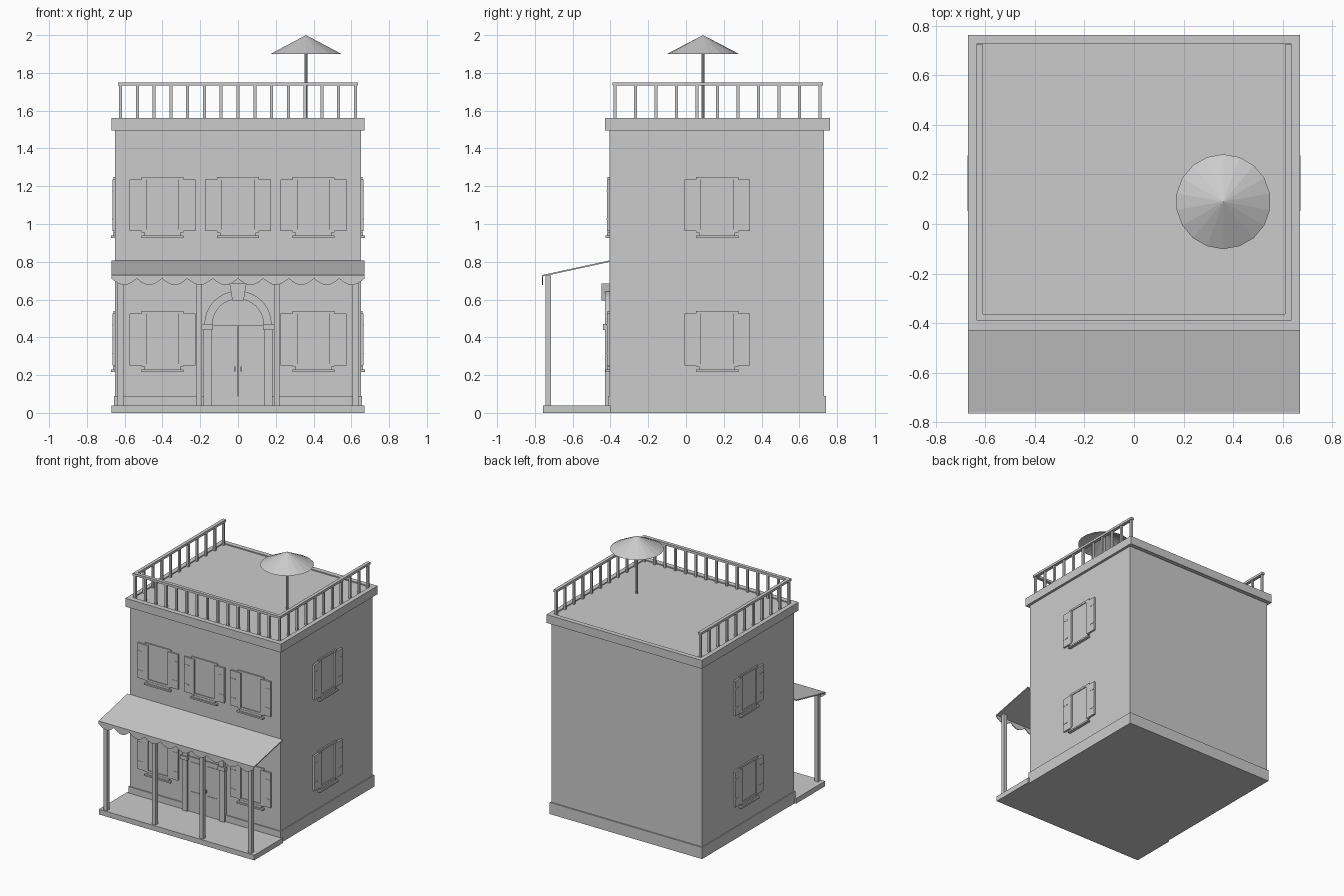
import bpy, bmesh, math
from mathutils import Matrix, Vector

if "Cube" in bpy.data.objects:
    bpy.data.objects.remove(bpy.data.objects["Cube"])

grey = bpy.data.materials.new("plain grey")
grey.diffuse_color = (0.6, 0.6, 0.6, 1)
grey.use_nodes = True
grey.node_tree.nodes["Principled BSDF"].inputs["Base Color"].default_value = grey.diffuse_color


def finish(name, bm):
    me = bpy.data.meshes.new(name)
    bm.to_mesh(me)
    bm.free()
    me.materials.append(grey)
    ob = bpy.data.objects.new(name, me)
    bpy.context.collection.objects.link(ob)
    return ob


def boxes(name, items, mat=Matrix()):
    """One object from boxes given as (x0, x1, y0, y1, z0, z1)."""
    bm = bmesh.new()
    for x0, x1, y0, y1, z0, z1 in items:
        m = Matrix.Translation(((x0 + x1) / 2, (y0 + y1) / 2, (z0 + z1) / 2))
        bmesh.ops.create_cube(bm, size=1, matrix=mat @ m @ Matrix.Diagonal((x1 - x0, y1 - y0, z1 - z0, 1)))
    return finish(name, bm)


def prism(name, pts, axis, a, b):
    """Extrude a profile along x (points are y,z) or y (points are x,z)."""
    bm = bmesh.new()
    vs = [bm.verts.new((a, p, q) if axis == "x" else (p, a, q)) for p, q in pts]
    f = bm.faces.new(vs)
    r = bmesh.ops.extrude_face_region(bm, geom=[f])
    d = Vector((b - a, 0, 0)) if axis == "x" else Vector((0, b - a, 0))
    bmesh.ops.translate(bm, vec=d, verts=[v for v in r["geom"] if isinstance(v, bmesh.types.BMVert)])
    bmesh.ops.recalc_face_normals(bm, faces=bm.faces)
    return finish(name, bm)


# Main building
boxes("walls", [(-0.65, 0.65, -0.405, 0.73, 0, 1.552)])
boxes("plinth", [(-0.657, 0.657, -0.413, 0.74, 0, 0.09)])
boxes("porch_floor", [(-0.67, 0.67, -0.757, -0.40, 0, 0.04)])

# Cornice ring around a slightly lower roof
boxes("cornice", [(-0.67, 0.67, -0.43, -0.39, 1.495, 1.56), (-0.67, 0.67, 0.725, 0.762, 1.495, 1.56),
                  (-0.67, -0.635, -0.39, 0.725, 1.495, 1.56), (0.635, 0.67, -0.39, 0.725, 1.495, 1.56)])

# Roof railing on three sides
rail = [(-0.635, 0.635, -0.39, -0.363, 1.732, 1.75)]
h = 0.008
for i in range(15):
    x = -0.622 + 1.244 * i / 14
    rail.append((x - h, x + h, -0.377 - h, -0.377 + h, 1.55, 1.735))
for s in (-1, 1):
    rail.append((s * 0.622 - 0.013, s * 0.622 + 0.013, -0.363, 0.724, 1.732, 1.75))
    for i in range(1, 11):
        y = -0.377 + 1.087 * i / 10
        rail.append((s * 0.622 - h, s * 0.622 + h, y - h, y + h, 1.55, 1.735))
boxes("roof_railing", rail)

# Parasol
bm = bmesh.new()
bmesh.ops.create_cone(bm, cap_ends=False, segments=18, radius1=0.191, radius2=0, depth=0.1,
                      matrix=Matrix.Translation((0.36, 0.09, 1.95)))
bmesh.ops.remove_doubles(bm, verts=bm.verts, dist=1e-5)
finish("parasol_canopy", bm)
bm = bmesh.new()
bmesh.ops.create_cone(bm, cap_ends=True, segments=8, radius1=0.009, radius2=0.009, depth=0.43,
                      matrix=Matrix.Translation((0.36, 0.09, 1.765)))
finish("parasol_pole", bm)

# Porch posts
boxes("porch_posts", [(x - 0.015, x + 0.015, -0.745, -0.715, 0.04, 0.728) for x in (-0.622, -0.205, 0.205, 0.622)])

# Sloping awning with scalloped valance
prism("awning", [(-0.76, 0.722), (-0.405, 0.799), (-0.405, 0.807), (-0.76, 0.73)], "x", -0.67, 0.67)
pts = [(0.67, 0.731), (-0.67, 0.731)]
for i in range(10):
    for k in range(8):
        t = k / 8
        pts.append((-0.67 + 0.134 * (i + t), 0.711 - 0.034 * math.sin(math.pi * t)))
pts.append((0.67, 0.711))
prism("awning_valance", pts, "y", -0.763, -0.757)


# Shuttered windows, modelled facing -y at the origin
def window(name, x, y, z, angle):
    m = Matrix.Translation((x, y, z)) @ Matrix.Rotation(angle, 4, "Z")
    parts = [(-0.112, 0.112, -0.004, 0.01, -0.145, 0.143),      # pane
             (-0.112, 0.112, -0.010, 0.01, 0.130, 0.145),       # head
             (-0.112, 0.112, -0.010, 0.01, -0.150, -0.135),     # lower frame
             (-0.112, 0.112, -0.022, 0.01, -0.178, -0.166),     # sill
             (-0.095, 0.095, -0.012, 0.01, -0.167, -0.150)]
    for s in (-1, 1):
        a, b = sorted((s * 0.085, s * 0.174))
        parts.append((a, b, -0.014, 0.01, -0.143, 0.130))       # shutter
        a, b = sorted((s * 0.130, s * 0.172))
        for hz in (-0.08, 0.07):
            parts.append((a, b, -0.016, 0.0, hz - 0.003, hz + 0.003))  # hinge
    boxes(name, parts, m)


for x in (-0.4, 0, 0.4):
    window("upper_front_window", x, -0.405, 1.105, 0)
for x in (-0.4, 0.4):
    window("lower_front_window", x, -0.405, 0.395, 0)
for s in (-1, 1):
    for z in (0.395, 1.105):
        window("side_window", s * 0.65, 0.165, z, s * math.pi / 2)


# Arched doorway
def arc(r, z, n=16):
    return [(r * math.cos(math.pi * i / n), z + r * math.sin(math.pi * i / n)) for i in range(n + 1)]


ZC = 0.468
prism("door_arch", arc(0.178, ZC) + arc(0.135, ZC)[::-1], "y", -0.43, -0.40)
prism("door_fanlight", arc(0.136, ZC), "y", -0.411, -0.40)
prism("keystone", [(-0.03, 0.595), (0.03, 0.595), (0.045, 0.685), (-0.045, 0.685)], "y", -0.447, -0.40)
frame, leaves, handles = [], [], []
for s in (-1, 1):
    def span(a, b):
        return tuple(sorted((s * a, s * b)))
    frame += [span(0.138, 0.183) + (-0.43, -0.40, 0.04, 0.44),
              span(0.132, 0.19) + (-0.44, -0.40, 0.44, 0.47)]
    leaves += [span(0.002, 0.138) + (-0.416, -0.40, 0.04, 0.466),
               span(0.028, 0.112) + (-0.420, -0.41, 0.08, 0.20),
               span(0.028, 0.112) + (-0.420, -0.41, 0.27, 0.43)]
    handles.append(span(0.012, 0.022) + (-0.428, -0.41, 0.22, 0.245))
boxes("door_pilasters", frame)
boxes("door_leaves", leaves)
boxes("door_handles", handles)
